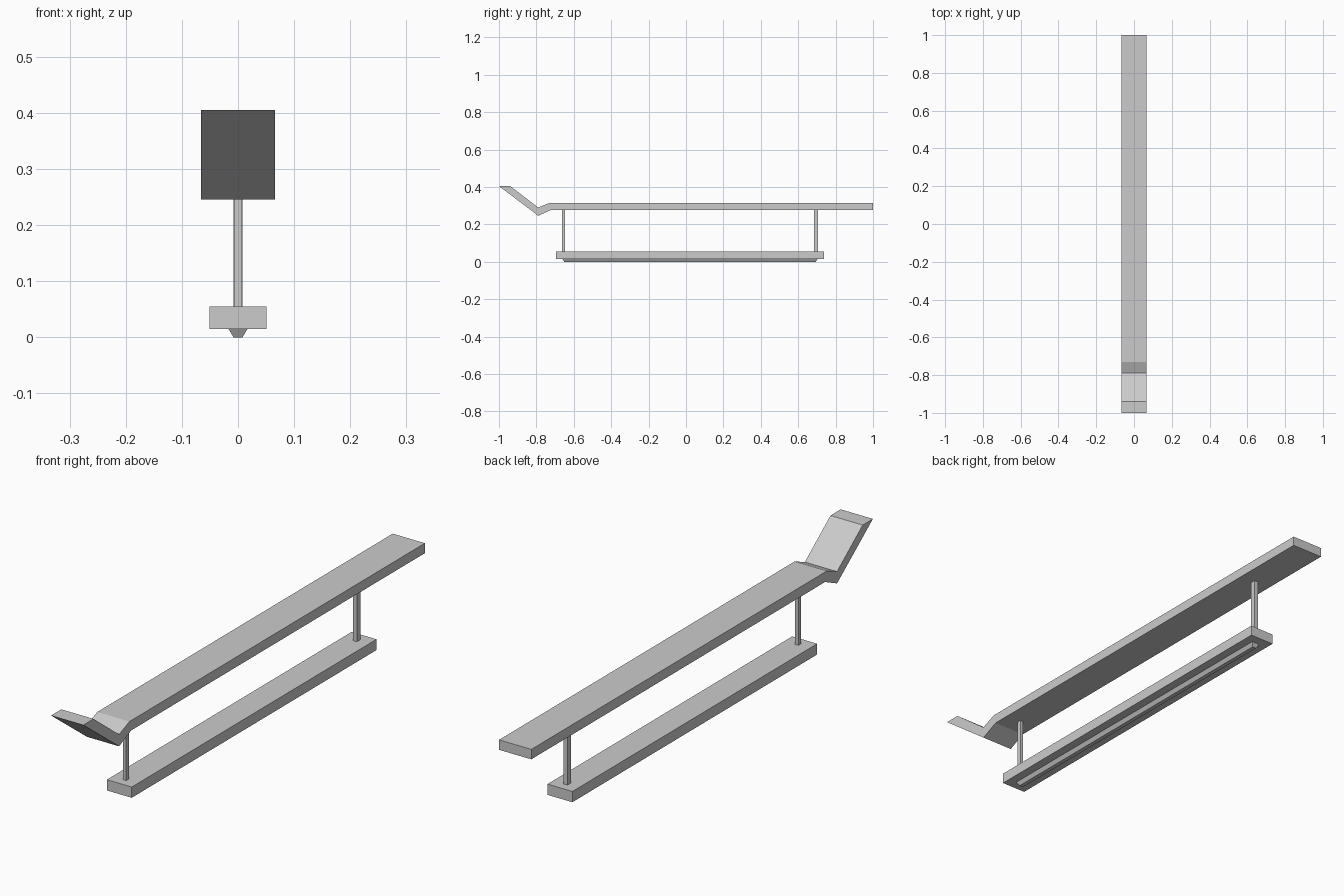
import bpy
import bmesh

cube = bpy.data.objects.get("Cube")
if cube:
    bpy.data.objects.remove(cube, do_unlink=True)

grey = bpy.data.materials.new("plain grey")
grey.use_nodes = True
grey.diffuse_color = (0.6, 0.6, 0.6, 1)
grey.node_tree.nodes["Principled BSDF"].inputs["Base Color"].default_value = (0.6, 0.6, 0.6, 1)


def finish(name, bm):
    bmesh.ops.recalc_face_normals(bm, faces=bm.faces)
    mesh = bpy.data.meshes.new(name)
    bm.to_mesh(mesh)
    bm.free()
    mesh.materials.append(grey)
    obj = bpy.data.objects.new(name, mesh)
    bpy.context.collection.objects.link(obj)
    return obj


def box(name, half_x, y, z, taper=0.0):
    """Box spanning the y and z ranges, with its lower end drawn in by taper."""
    bm = bmesh.new()
    bmesh.ops.create_cube(bm, size=2)
    for v in bm.verts:
        inset = taper if v.co.z < 0 else 0
        v.co.x *= half_x - inset
        v.co.y = (y[0] + y[1]) / 2 + v.co.y * ((y[1] - y[0]) / 2 - inset)
        v.co.z = z[0] if v.co.z < 0 else z[1]
    return finish(name, bm)


def extrude_side_profile(name, points, half_x):
    bm = bmesh.new()
    face = bm.faces.new([bm.verts.new((-half_x, y, z)) for y, z in points])
    new = bmesh.ops.extrude_face_region(bm, geom=[face])["geom"]
    bmesh.ops.translate(bm, vec=(2 * half_x, 0, 0),
                        verts=[g for g in new if isinstance(g, bmesh.types.BMVert)])
    return finish(name, bm)


# Long upper plank with the kinked, raised front lip
extrude_side_profile("upper_plank", [
    (1, 0.315), (-0.73, 0.315), (-0.79, 0.29), (-0.94, 0.405),
    (-1, 0.405), (-0.79, 0.246), (-0.72, 0.278), (1, 0.278)], 0.066)

# Base bar with the tapered keel below it
box("base_bar", 0.051, (-0.695, 0.738), (0.015, 0.055))
box("keel", 0.017, (-0.66, 0.703), (0, 0.015), taper=0.009)

# Upright posts
box("front_post", 0.0068, (-0.664, -0.648), (0.055, 0.28))
box("rear_post", 0.0083, (0.684, 0.706), (0.055, 0.28))
